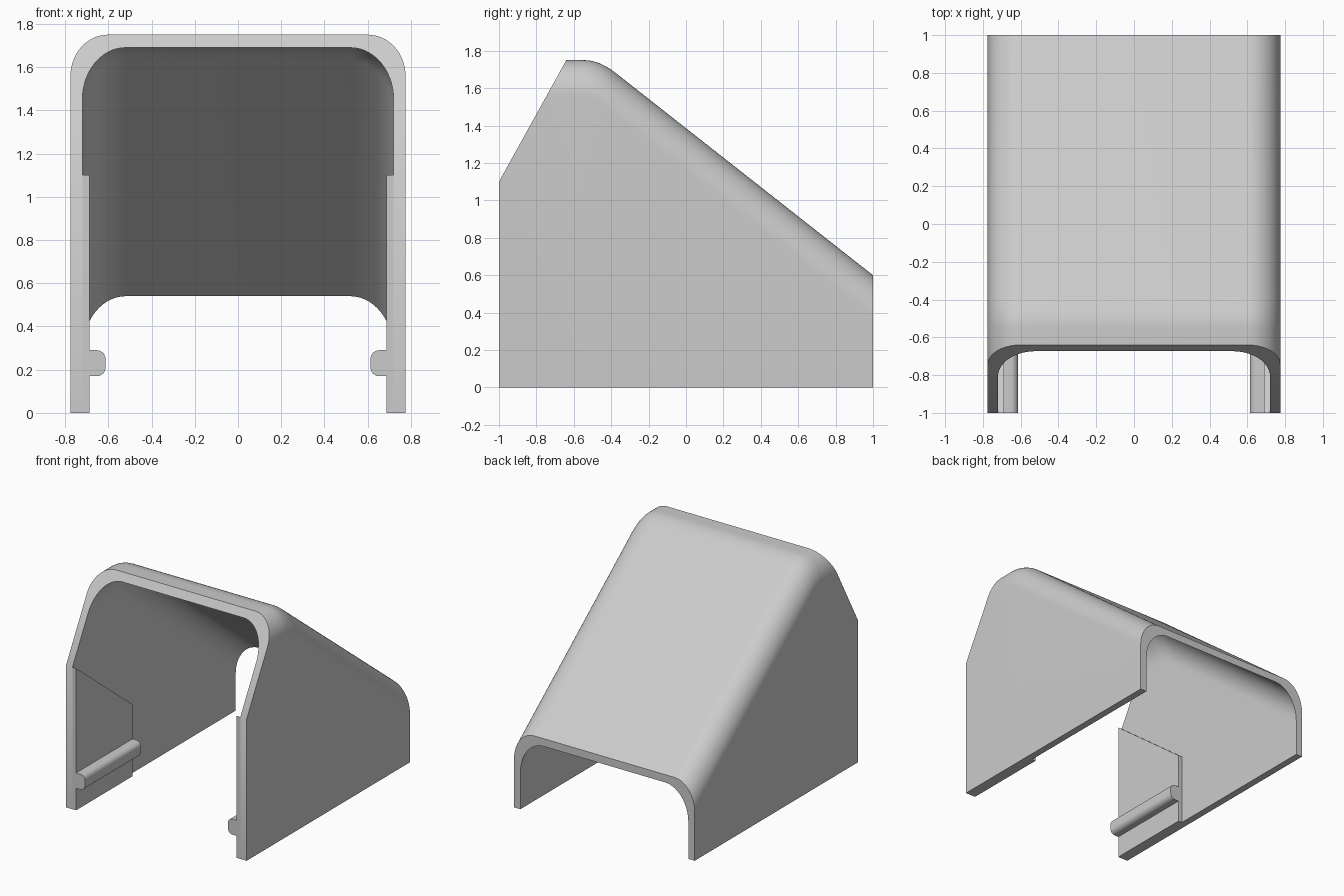
import bpy, bmesh, math
from mathutils import Vector

cube = bpy.data.objects.get("Cube")
if cube:
    bpy.data.objects.remove(cube, do_unlink=True)

grey = bpy.data.materials.new("light_grey")
grey.use_nodes = True
COLOUR = (0.6, 0.6, 0.6, 1)
grey.diffuse_color = COLOUR
grey.node_tree.nodes["Principled BSDF"].inputs["Base Color"].default_value = COLOUR

TOP, BACK_Z, SLOPE = 1.75, 0.6, 0.786
WALL, ROOF = 0.055, 0.06
HALF_W = 0.775
CREST = 1 - (TOP - BACK_Z) / SLOPE      # where flat top meets the slope
EASE = 0.085                            # half length of the rounded crest
PAD_END = -0.31


def finish(bm, name):
    bmesh.ops.recalc_face_normals(bm, faces=bm.faces)
    mesh = bpy.data.meshes.new(name)
    bm.to_mesh(mesh)
    bm.free()
    obj = bpy.data.objects.new(name, mesh)
    bpy.context.collection.objects.link(obj)
    mesh.materials.append(grey)
    bpy.ops.object.select_all(action='DESELECT')
    obj.select_set(True)
    bpy.context.view_layer.objects.active = obj
    bpy.ops.object.shade_smooth_by_angle(angle=math.radians(30))
    return obj


def prism(name, points, direction):
    """Extrude a flat outline and mirror it to the other side."""
    bm = bmesh.new()
    face = bm.faces.new([bm.verts.new(p) for p in points])
    new = bmesh.ops.extrude_face_region(bm, geom=[face], use_keep_orig=True)["geom"]
    bmesh.ops.translate(bm, vec=direction,
                        verts=[v for v in new if isinstance(v, bmesh.types.BMVert)])
    obj = finish(bm, name)
    obj.modifiers.new("mirror", 'MIRROR')
    return obj


def arch(y, roof, half_w, rx, rz, steps=14):
    """Upside-down U section with elliptical corners, right foot to left foot."""
    half = [(half_w, 0)]
    for i in range(steps + 1):
        a = math.pi / 2 * i / steps
        half.append((half_w - rx + rx * math.cos(a), roof - rz + rz * math.sin(a)))
    full = half + [(-x, z) for x, z in reversed(half)]
    return [Vector((x, y, z)) for x, z in full]


# Stations along the hood: flat top, rounded crest, long slope
stations = [(-1, TOP, 0)]
for i in range(11):
    t = i / 10
    stations.append((CREST + EASE * (2 * t - 1), TOP - SLOPE * EASE * t * t, t))
stations.append((1, BACK_Z, 1))

# Hood shell
bm = bmesh.new()
rings = []
for y, roof, t in stations:
    outer = arch(y, roof, HALF_W, 0.175, 0.19 + 0.035 * t)
    inner = arch(y, roof - ROOF, HALF_W - WALL, 0.2, 0.24 + 0.015 * t)
    rings.append([[bm.verts.new(p) for p in row] for row in (outer, inner)])
for (o1, i1), (o2, i2) in zip(rings, rings[1:]):
    for a, b in ((o1, o2), (i1, i2)):
        for k in range(len(a) - 1):
            bm.faces.new((a[k], a[k + 1], b[k + 1], b[k]))
    for k in (0, -1):
        bm.faces.new((o1[k], o2[k], i2[k], i1[k]))
for o, i in (rings[0], rings[-1]):
    for k in range(len(o) - 1):
        bm.faces.new((o[k], o[k + 1], i[k + 1], i[k]))
bmesh.ops.recalc_face_normals(bm, faces=bm.faces)

# Slanted front opening
bmesh.ops.bisect_plane(bm, geom=bm.verts[:] + bm.edges[:] + bm.faces[:],
                       plane_co=(0, -1, 1.1), plane_no=(0, -0.65, 0.36),
                       clear_outer=True)
bmesh.ops.holes_fill(bm, edges=[e for e in bm.edges if e.is_boundary], sides=0)
finish(bm, "hood_shell")

# Thickened pads inside the front of the side walls
x_wall, x_pad = HALF_W - WALL, 0.688
prism("wall_pads",
      [(x_wall, -1, 0), (x_wall, PAD_END, 0),
       (x_wall, PAD_END, 1.1 - SLOPE * (PAD_END + 1)), (x_wall, -1, 1.1)],
      (x_pad - x_wall, 0, 0))

# Guide rails with rounded inner edges
x_tip, low, high, r = 0.613, 0.17, 0.29, 0.04
outline = [(x_pad, -1, low)]
for cz, start in ((low + r, -90), (high - r, 180)):
    for i in range(7):
        a = math.radians(start - 15 * i)
        outline.append((x_tip + r + r * math.cos(a), -1, cz + r * math.sin(a)))
outline.append((x_pad, -1, high))
prism("guide_rails", outline, (0, PAD_END + 1, 0))
